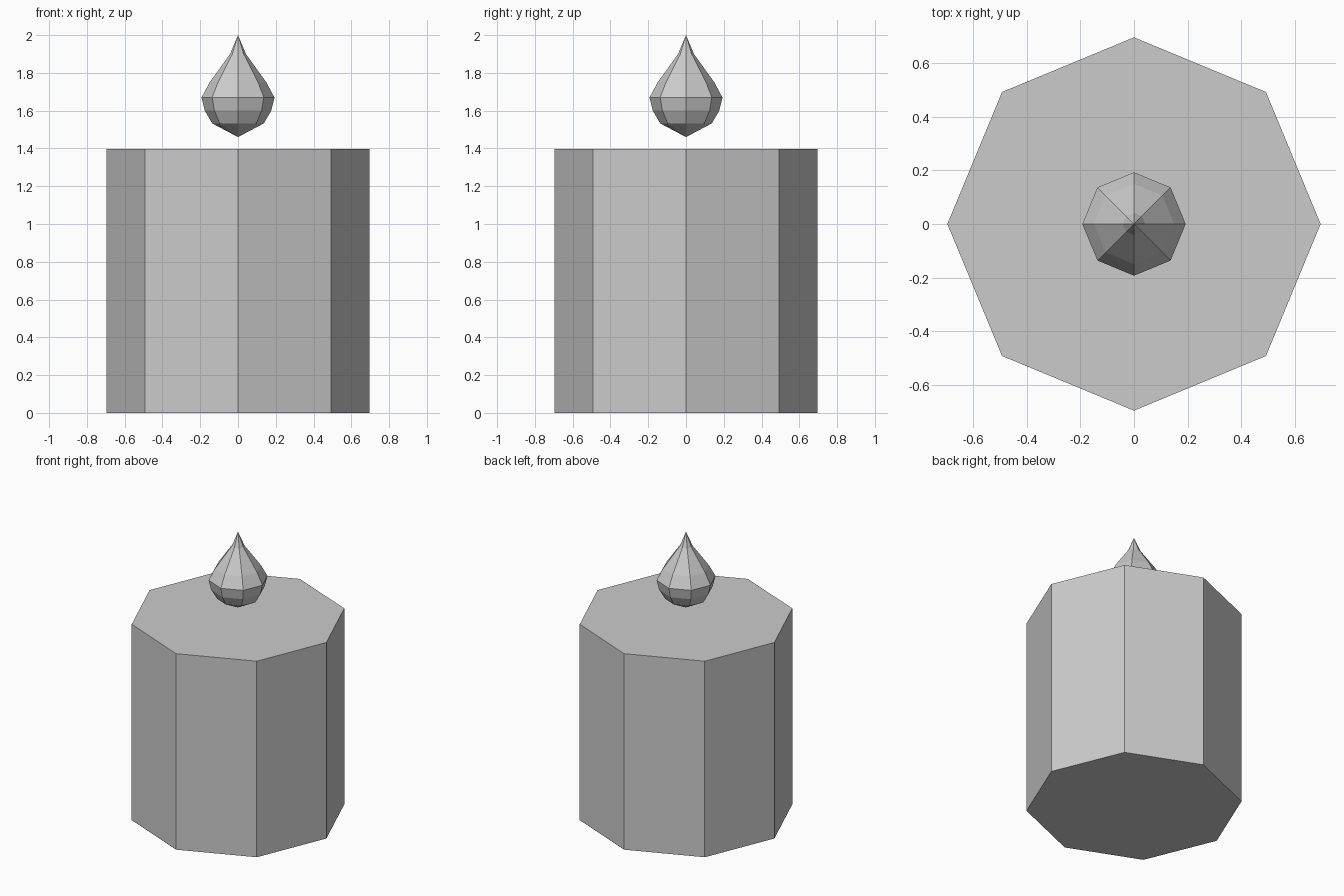
import bpy, bmesh
from math import cos, sin, tau

if "Cube" in bpy.data.objects:
    bpy.data.objects.remove(bpy.data.objects["Cube"])

SIDES = 8

def lathe(name, profile):
    """Flat-shaded solid of revolution; radius 0 makes a pole, open ends get caps."""
    bm = bmesh.new()
    rings = []
    for r, z in profile:
        n = SIDES if r > 0 else 1
        rings.append([bm.verts.new((r * cos(tau * i / SIDES), r * sin(tau * i / SIDES), z))
                      for i in range(n)])
    for a, b in zip(rings, rings[1:]):
        for i in range(SIDES):
            j = (i + 1) % SIDES
            quad = [a[i % len(a)], a[j % len(a)], b[j % len(b)], b[i % len(b)]]
            bm.faces.new(list(dict.fromkeys(quad)))
    for ring in (rings[0], rings[-1]):
        if len(ring) > 1:
            bm.faces.new(ring)
    bmesh.ops.recalc_face_normals(bm, faces=bm.faces)
    mesh = bpy.data.meshes.new(name)
    bm.to_mesh(mesh)
    bm.free()
    obj = bpy.data.objects.new(name, mesh)
    bpy.context.collection.objects.link(obj)
    return obj

# Octagonal wax body
lathe("candle_body", [(0.697, 0), (0.697, 1.397)])

# Floating teardrop flame
lathe("flame", [(0, 1.46), (0.137, 1.533), (0.176, 1.60), (0.193, 1.67),
                (0.15, 1.75), (0.042, 1.9), (0, 2.0)])
